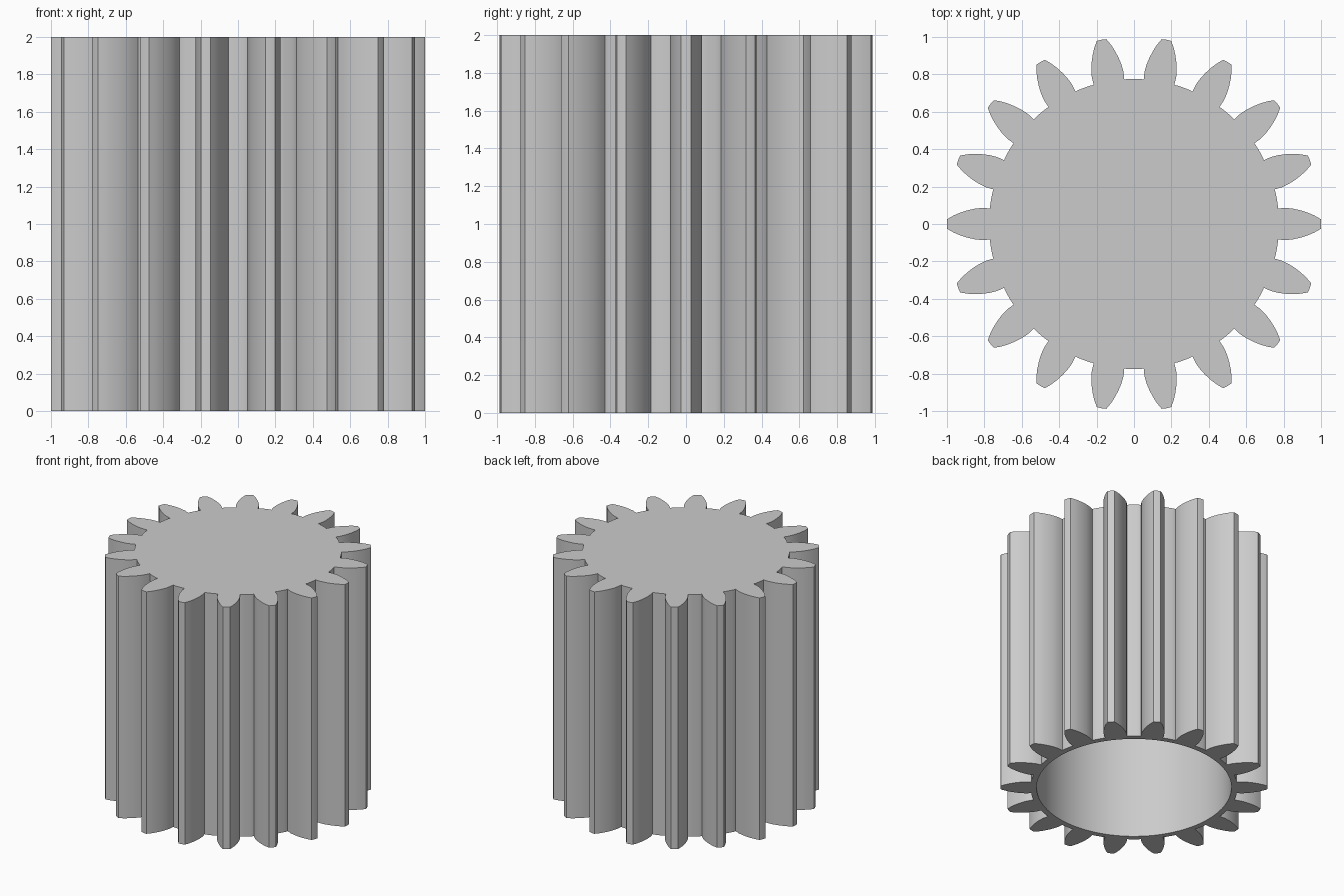
import bpy, bmesh, math

cube = bpy.data.objects.get("Cube")
if cube:
    bpy.data.objects.remove(cube, do_unlink=True)

TEETH = 18
HEIGHT = 2.0
ROOT = 0.775
BORE = 0.73
CAP = 0.05

grey = bpy.data.materials.new("plain grey")
grey.use_nodes = True
grey.diffuse_color = (0.6, 0.6, 0.6, 1)
grey.node_tree.nodes["Principled BSDF"].inputs["Base Color"].default_value = (0.6, 0.6, 0.6, 1)

# One tooth flank: distance from the axis, half width
flank = [(0.768, 0.083), (0.81, 0.086), (0.85, 0.082), (0.89, 0.073),
         (0.93, 0.060), (0.965, 0.045), (0.998, 0.026)]
tooth = [(r, -w) for r, w in flank] + [(1.0, 0)] + [(r, w) for r, w in reversed(flank)]
# Shallow root land between two teeth
land = [(ROOT * math.cos(math.radians(a)), ROOT * math.sin(math.radians(a)))
        for a in (7, 8.5, 10, 11.5, 13)]


def rotated(points, angle):
    c, s = math.cos(angle), math.sin(angle)
    return [(x * c - y * s, x * s + y * c) for x, y in points]


def ring(bm, points, z):
    return [bm.verts.new((x, y, z)) for x, y in points]


def wall(bm, low, high):
    n = len(low)
    for i in range(n):
        j = (i + 1) % n
        bm.faces.new((low[i], low[j], high[j], high[i]))


def edges_of(loop):
    return [e for i, v in enumerate(loop) for e in v.link_edges
            if e.other_vert(v) == loop[(i + 1) % len(loop)]]


outline = []
for k in range(TEETH):
    outline += rotated(tooth + land, 2 * math.pi * k / TEETH)
bore = [(BORE * math.cos(2 * math.pi * i / 96), BORE * math.sin(2 * math.pi * i / 96))
        for i in range(96)]

# Toothed outside, closed top, blind bore open at the bottom
bm = bmesh.new()
out_low, out_high = ring(bm, outline, 0), ring(bm, outline, HEIGHT)
in_low, in_high = ring(bm, bore, 0), ring(bm, bore, HEIGHT - CAP)
wall(bm, out_low, out_high)
wall(bm, in_high, in_low)
bm.faces.new(out_high)
bm.faces.new(list(reversed(in_high)))
bmesh.ops.triangle_fill(bm, use_beauty=True, edges=edges_of(out_low) + edges_of(in_low))
bmesh.ops.recalc_face_normals(bm, faces=bm.faces)

mesh = bpy.data.meshes.new("pinion_gear")
bm.to_mesh(mesh)
bm.free()
mesh.materials.append(grey)
gear = bpy.data.objects.new("pinion_gear", mesh)
bpy.context.collection.objects.link(gear)

# Smooth flanks and bore, sharp tips, roots and rims
bpy.context.view_layer.objects.active = gear
gear.select_set(True)
bpy.ops.object.shade_smooth_by_angle(angle=math.radians(25))
